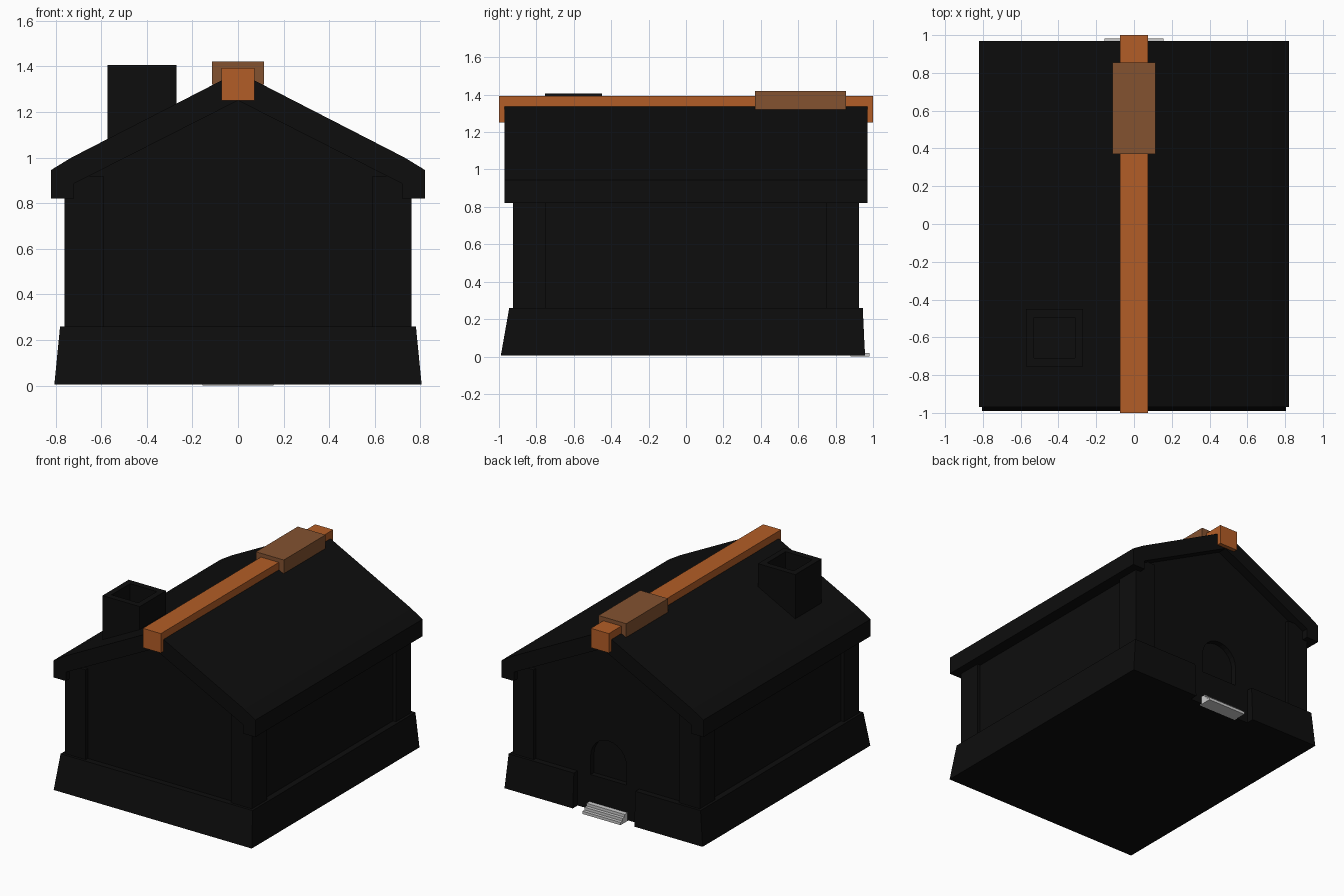
import bpy, bmesh, math

if "Cube" in bpy.data.objects:
    bpy.data.objects.remove(bpy.data.objects["Cube"])


def material(name, rgb):
    m = bpy.data.materials.new(name)
    m.diffuse_color = (*rgb, 1)
    m.use_nodes = True
    m.node_tree.nodes["Principled BSDF"].inputs["Base Color"].default_value = m.diffuse_color
    return m


BLACK = material("charcoal", (0.004, 0.004, 0.004))
ORANGE = material("orange wood", (0.45, 0.11, 0.02))
BROWN = material("brown wood", (0.23, 0.085, 0.03))


def loft(name, loop_a, loop_b, mat=None):
    """Solid between two matching outlines, capped at both ends."""
    bm = bmesh.new()
    a = [bm.verts.new(p) for p in loop_a]
    b = [bm.verts.new(p) for p in loop_b]
    n = len(a)
    bm.faces.new(a)
    bm.faces.new(b[::-1])
    for i in range(n):
        j = (i + 1) % n
        bm.faces.new((a[j], a[i], b[i], b[j]))
    bmesh.ops.recalc_face_normals(bm, faces=bm.faces)
    me = bpy.data.meshes.new(name)
    bm.to_mesh(me)
    bm.free()
    ob = bpy.data.objects.new(name, me)
    bpy.context.collection.objects.link(ob)
    if mat:
        me.materials.append(mat)
    return ob


def along_y(name, profile, y0, y1, mat=None):
    return loft(name, [(x, y0, z) for x, z in profile],
                [(x, y1, z) for x, z in profile], mat)


def box(name, x0, x1, y0, y1, z0, z1, mat=None):
    return along_y(name, [(x0, z0), (x1, z0), (x1, z1), (x0, z1)], y0, y1, mat)


def cut(target, cutter):
    cutter.hide_render = True
    cutter.hide_viewport = True
    mod = target.modifiers.new("cut", "BOOLEAN")
    mod.object = cutter
    mod.solver = "EXACT"


def mirrored(half):
    """Complete a right-half profile; points run from one centre end to the other."""
    return half + [(-x, z) for x, z in reversed(half) if x != 0]


# Plinth with sloping sides and a doorway gap at the back
def plinth_loop(hx, front, back, z):
    return [(-hx, front, z), (hx, front, z), (hx, back, z), (0.25, back, z),
            (0.25, 0.90, z), (-0.25, 0.90, z), (-0.25, back, z), (-hx, back, z)]


loft("plinth", plinth_loop(0.805, -0.99, 0.957, 0.005),
     plinth_loop(0.78, -0.945, 0.945, 0.26), BLACK)

# Recessed wall panels with gables
walls = along_y("walls", mirrored([(0.735, 0.005), (0.735, 0.93), (0, 1.28)]),
                -0.9, 0.9, BLACK)

# Arched doorway recess in the back wall
arch = [(0.145 * math.cos(math.pi * i / 12), 0.4 + 0.145 * math.sin(math.pi * i / 12))
        for i in range(13)]
cut(walls, along_y("door_cutter", [(0.145, 0.03)] + arch + [(-0.145, 0.03)], 0.86, 1.1))

# Corner posts
for sx in (-1, 1):
    for sy in (-1, 1):
        xs, ys = sorted((sx * 0.59, sx * 0.76)), sorted((sy * 0.75, sy * 0.925))
        box("corner_post", *xs, *ys, 0.2, 0.92, BLACK)

# Roof slab with flared eaves
roof = [(0, 1.25), (0.72, 0.885), (0.72, 0.82), (0.82, 0.82), (0.82, 0.945),
        (0.73, 1.0), (0, 1.375)]
roof += [(-x, z) for x, z in reversed(roof[1:-1])]
along_y("roof", roof, -0.97, 0.97, BLACK)

# Ridge beam and the cap over its back part
box("ridge_beam", -0.073, 0.073, -1, 1, 1.25, 1.392, ORANGE)
box("ridge_cap", -0.113, 0.113, 0.37, 0.855, 1.32, 1.42, BROWN)

# Hollow chimney
chimney = box("chimney", -0.573, -0.27, -0.755, -0.45, 1.0, 1.405, BLACK)
cut(chimney, box("chimney_cutter", -0.53, -0.313, -0.71, -0.495, 1.25, 1.5))

# Back door steps
for i in range(3):
    box("door_step", -0.155, 0.155, 0.88, 0.982 - 0.024 * i, 0.02 * i, 0.02 * (i + 1))
